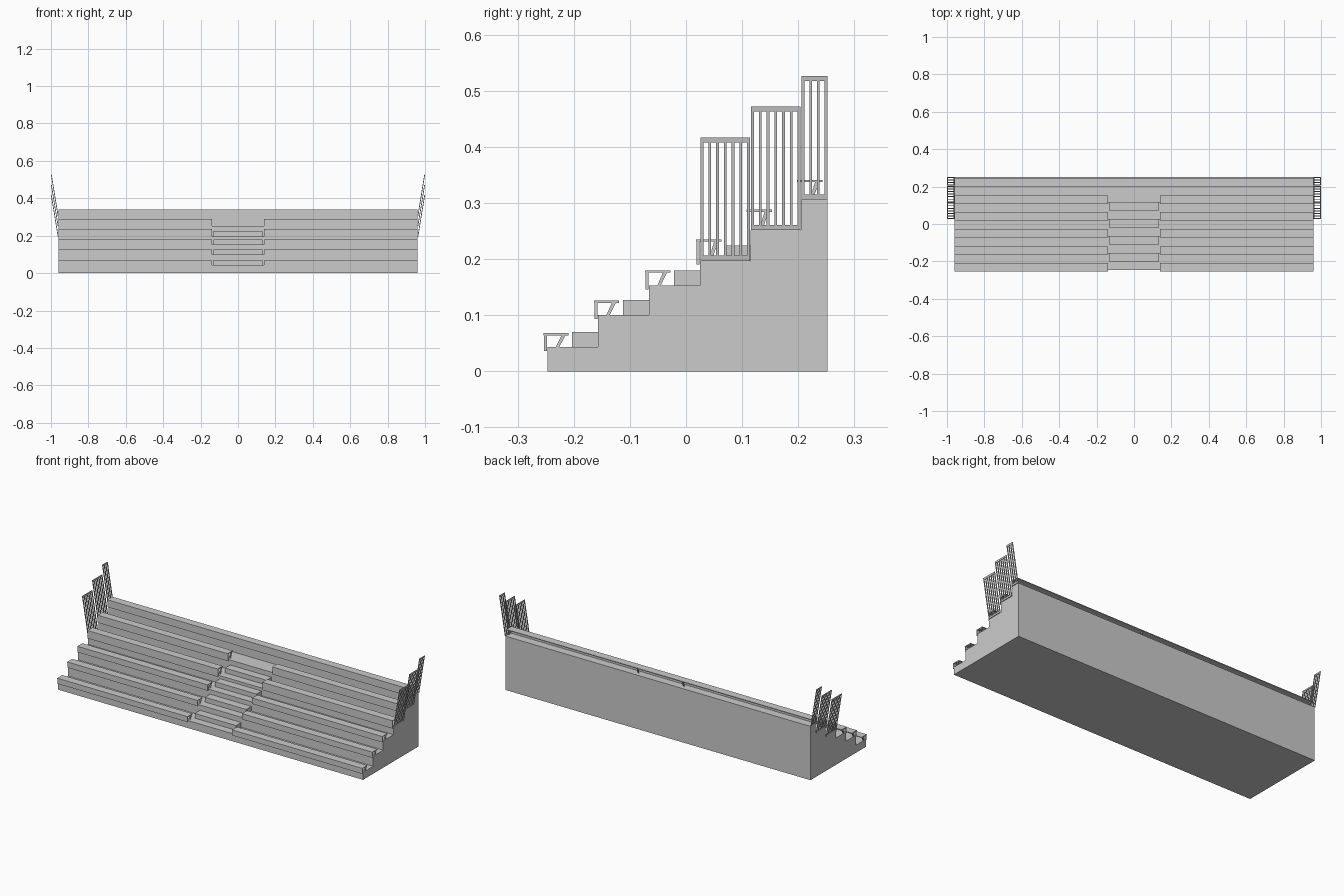
import bpy
import bmesh
from mathutils import Vector

cube = bpy.data.objects.get("Cube")
if cube:
    bpy.data.objects.remove(cube, do_unlink=True)

grey = bpy.data.materials.new("plain grey")
grey.use_nodes = True
colour = (0.6, 0.6, 0.6, 1)
grey.diffuse_color = colour
grey.node_tree.nodes["Principled BSDF"].inputs["Base Color"].default_value = colour

HALF = 0.96      # half length of the stand
AISLE = 0.14     # half width of the central aisle
BACK = 0.252
RISERS = [-0.247, -0.157, -0.066, 0.025, 0.115, 0.205]
TREADS = [0.043, 0.100, 0.153, 0.197, 0.252, 0.306]
SEATS = [0.068, 0.126, 0.180, 0.235, 0.288, 0.341]


def finish(name, bm):
    bmesh.ops.recalc_face_normals(bm, faces=bm.faces)
    mesh = bpy.data.meshes.new(name)
    bm.to_mesh(mesh)
    bm.free()
    mesh.materials.append(grey)
    obj = bpy.data.objects.new(name, mesh)
    bpy.context.collection.objects.link(obj)
    return obj


def extrude_yz(bm, outline, x0, x1):
    """Sweep a closed side outline along x."""
    face = bm.faces.new([bm.verts.new((x0, y, z)) for y, z in outline])
    moved = bmesh.ops.extrude_face_region(bm, geom=[face], use_keep_orig=True)["geom"]
    verts = [v for v in moved if isinstance(v, bmesh.types.BMVert)]
    bmesh.ops.translate(bm, verts=verts, vec=Vector((x1 - x0, 0, 0)))


def box(bm, x0, x1, y0, y1, z0, z1):
    extrude_yz(bm, [(y0, z0), (y1, z0), (y1, z1), (y0, z1)], x0, x1)


# Stepped base
bm = bmesh.new()
outline = [(BACK, 0), (RISERS[0], 0)]
for i, (y, z) in enumerate(zip(RISERS, TREADS)):
    outline += [(y, z), (RISERS[i + 1] if i < 5 else BACK, z)]
extrude_yz(bm, outline, -HALF, HALF)
finish("stepped_base", bm)

# Benches: seat board, front board and slanted brackets
for i, (y, tread, top) in enumerate(zip(RISERS, TREADS, SEATS)):
    bm = bmesh.new()
    under = top - 0.004
    spans = [(-HALF, HALF)] if i == 5 else [(-HALF, -AISLE), (AISLE, HALF)]
    for x0, x1 in spans:
        box(bm, x0, x1, y - 0.007, y + 0.038, under, top)
        box(bm, x0, x1, y - 0.006, y - 0.001, tread - 0.007, under)
    for x in (-HALF, -AISLE - 0.006, AISLE, HALF - 0.006):
        strut = [(y + 0.015, tread), (y + 0.021, tread), (y + 0.032, under), (y + 0.025, under)]
        extrude_yz(bm, strut, x, x + 0.006)
    finish(f"bench_{i + 1}", bm)

# Half-height aisle steps
bm = bmesh.new()
for i in range(4):
    box(bm, -0.13, 0.13, RISERS[i + 1] - 0.046, RISERS[i + 1], TREADS[i], TREADS[i] + 0.027)
finish("aisle_steps", bm)


# Side railings leaning outward
def railing(name, side, y0, y1, base, gaps):
    bm = bmesh.new()
    height = 0.22
    post = 0.005
    box(bm, 0, 0.004, y0, y1, height - 0.009, height)
    box(bm, 0, 0.004, y0, y1, 0, 0.009)
    for k in range(gaps + 1):
        y = y0 + (y1 - y0 - post) * k / gaps
        box(bm, 0, 0.004, y, y + post, 0.009, height - 0.009)
    for v in bm.verts:
        lean = 0.036 * v.co.z / height
        v.co = (side * (HALF + lean + v.co.x), v.co.y, base + v.co.z)
    finish(name, bm)


for side, label in ((1, "left"), (-1, "right")):
    for i, gaps in ((3, 6), (4, 6), (5, 3)):
        end = RISERS[i + 1] - 0.001 if i < 5 else BACK
        railing(f"{label}_railing_{i - 2}", side, RISERS[i] + 0.001, end, TREADS[i], gaps)
